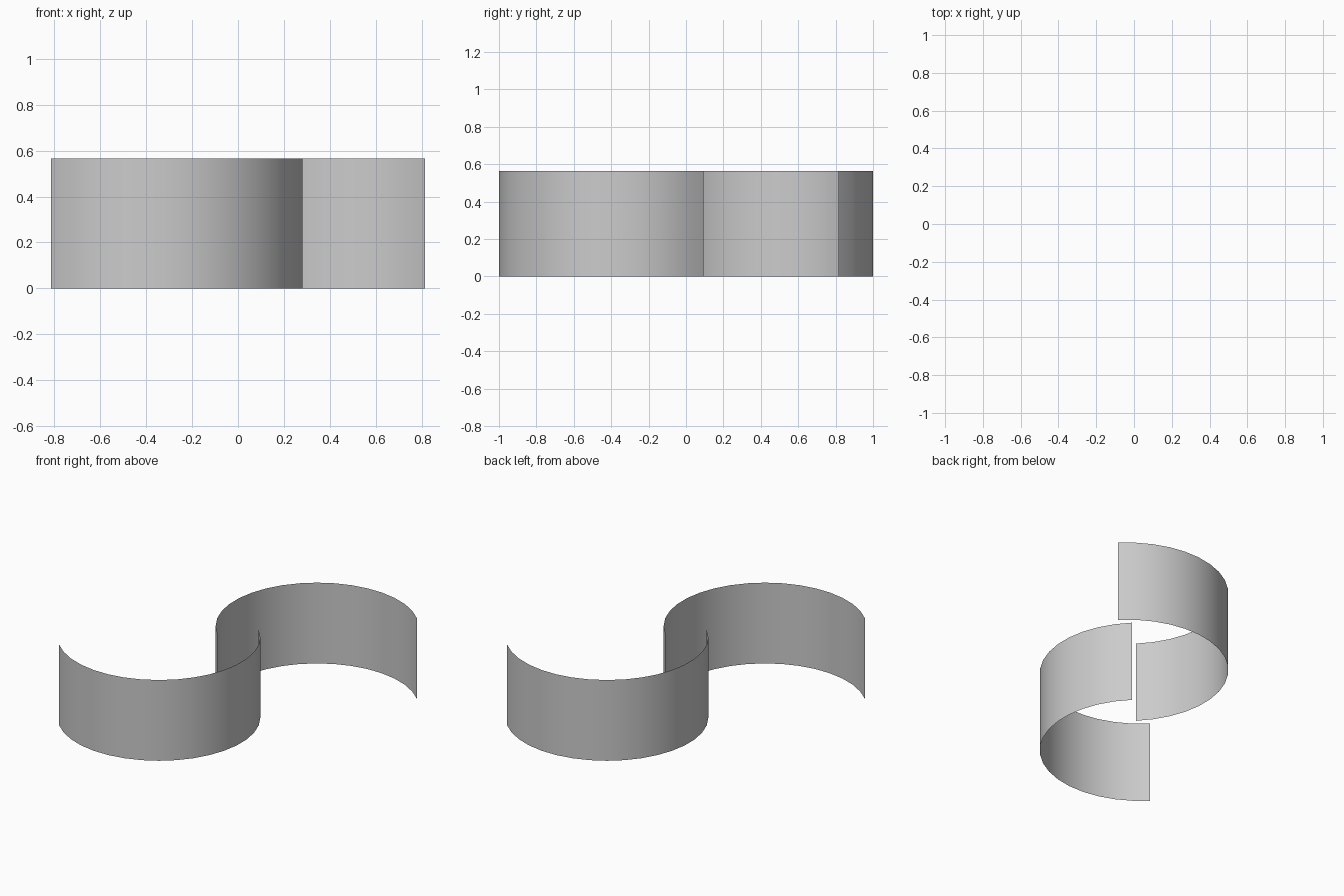
import bpy
import bmesh
from math import cos, sin, radians

cube = bpy.data.objects.get("Cube")
if cube:
    bpy.data.objects.remove(cube, do_unlink=True)

RADIUS, CENTRE, HEIGHT, STEPS = 0.6425, 0.36, 0.565, 18

grey = bpy.data.materials.new("light_grey")
grey.use_nodes = True
grey.diffuse_color = (0.6, 0.6, 0.6, 1)
grey.node_tree.nodes["Principled BSDF"].inputs["Base Color"].default_value = (0.6, 0.6, 0.6, 1)


def curved_wall(name, centre, start):
    """Thin half-round sheet, swept from a start angle in degrees and raised."""
    bm = bmesh.new()
    angles = [radians(start + 180 * i / STEPS) for i in range(STEPS + 1)]
    columns = []
    for a in angles:
        x, y = centre + RADIUS * cos(a), centre + RADIUS * sin(a)
        columns.append([bm.verts.new((x, y, z)) for z in (0, HEIGHT)])
    for (low_a, high_a), (low_b, high_b) in zip(columns, columns[1:]):
        face = bm.faces.new((low_a, low_b, high_b, high_a))
        face.smooth = True
    mesh = bpy.data.meshes.new(name)
    bm.to_mesh(mesh)
    bm.free()
    mesh.materials.append(grey)
    wall = bpy.data.objects.new(name, mesh)
    bpy.context.collection.objects.link(wall)


# Two half-round walls, each the other turned by half a revolution
curved_wall("back_curved_wall", CENTRE, 45)
curved_wall("front_curved_wall", -CENTRE, 225)
